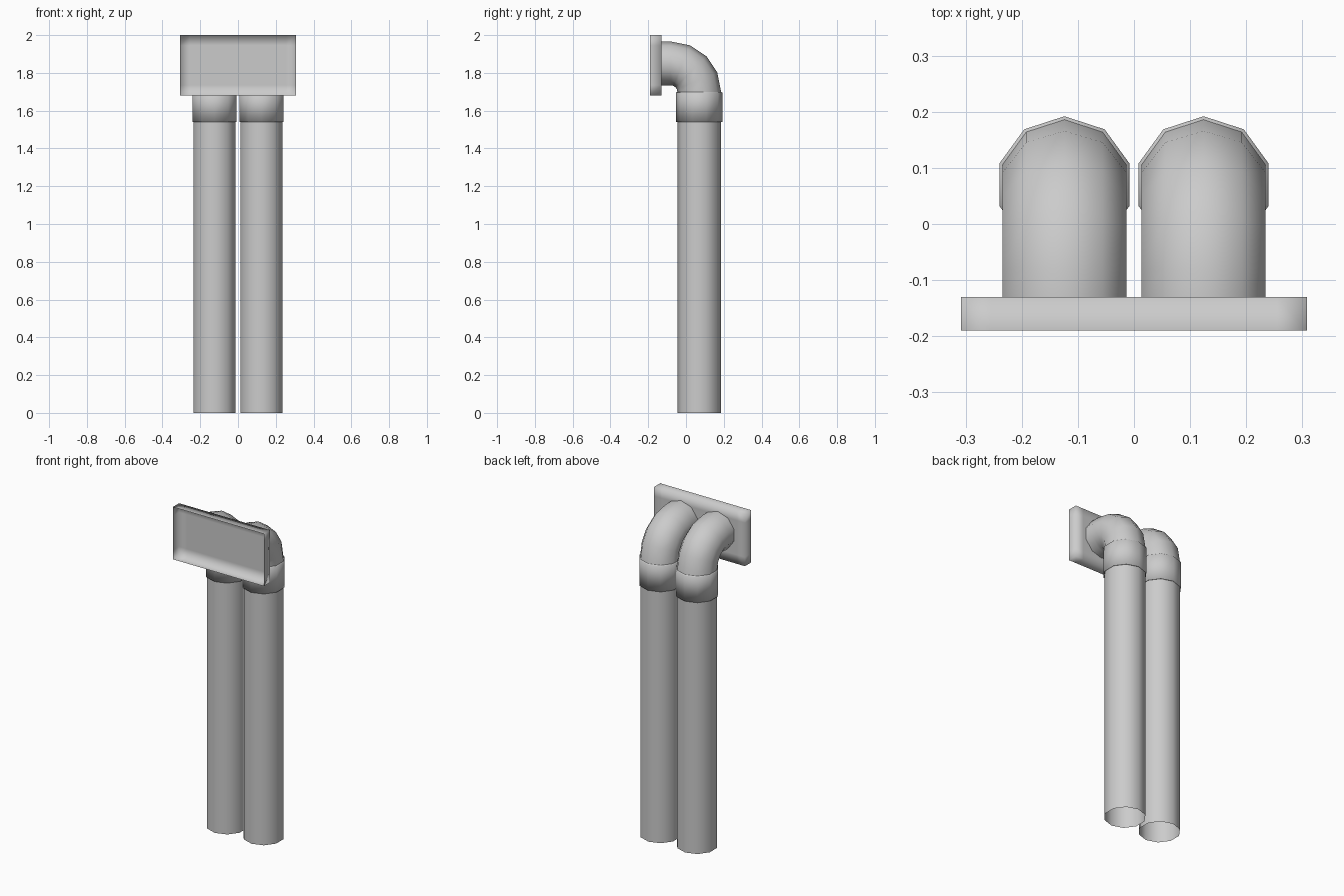
import bpy, bmesh
from math import sin, cos, pi, radians

if "Cube" in bpy.data.objects:
    bpy.data.objects.remove(bpy.data.objects["Cube"])

SIDES = 10
CX, CY = 0.124, 0.07      # pipe axis
R, RC = 0.116, 0.122      # pipe and collar radius


def finish(bm, name):
    bmesh.ops.recalc_face_normals(bm, faces=bm.faces)
    me = bpy.data.meshes.new(name)
    bm.to_mesh(me)
    bm.free()
    me.shade_smooth()
    ob = bpy.data.objects.new(name, me)
    bpy.context.collection.objects.link(ob)
    return ob


def tube(name, x, rings):
    """Skin rings given as (y, z, tilt, radius); tilt leans the ring towards -y."""
    bm = bmesh.new()
    loops = []
    for y, z, t, r in rings:
        loop = []
        for i in range(SIDES):
            a = pi / 2 + 2 * pi * i / SIDES
            u, v = r * cos(a), r * sin(a)
            loop.append(bm.verts.new((x + u, y + v * cos(t), z + v * sin(t))))
        loops.append(loop)
    for a, b in zip(loops, loops[1:]):
        for i in range(SIDES):
            j = (i + 1) % SIDES
            bm.faces.new((a[i], a[j], b[j], b[i]))
    return finish(bm, name)


# Elbow path: quarter bend, then a short straight run into the plate
BEND = 0.15
elbow = [(CY - BEND + BEND * cos(t), 1.70 + BEND * sin(t), t, R)
         for t in (radians(22.5 * k) for k in range(5))]
elbow.append((-0.13, 1.85, pi / 2, R))

for side, x in (("left", -CX), ("right", CX)):
    # Upright pipe, open at the bottom
    tube(side + "_pipe", x, [(CY, 0, 0, R), (CY, 1.54, 0, R)])
    # Collar with narrow lips closing onto the pipe
    tube(side + "_collar", x, [(CY, 1.54, 0, R), (CY, 1.54, 0, RC),
                               (CY, 1.695, 0, RC), (CY, 1.70, 0, R)])
    tube(side + "_elbow", x, elbow)

# Wall plate: shallow tray open to the front, with support loops near its edges
bm = bmesh.new()
xs = (-0.308, -0.255, 0.255, 0.308)
zs = (1.68, 1.735, 1.945, 2.0)
back = [[bm.verts.new((x, -0.13, z)) for x in xs] for z in zs]
for r in range(3):
    for c in range(3):
        bm.faces.new((back[r][c], back[r][c + 1], back[r + 1][c + 1], back[r + 1][c]))
rim = [e for e in bm.edges if e.is_boundary]
ext = bmesh.ops.extrude_edge_only(bm, edges=rim)
for v in ext["geom"]:
    if isinstance(v, bmesh.types.BMVert):
        v.co.y = -0.19
finish(bm, "wall_plate")
